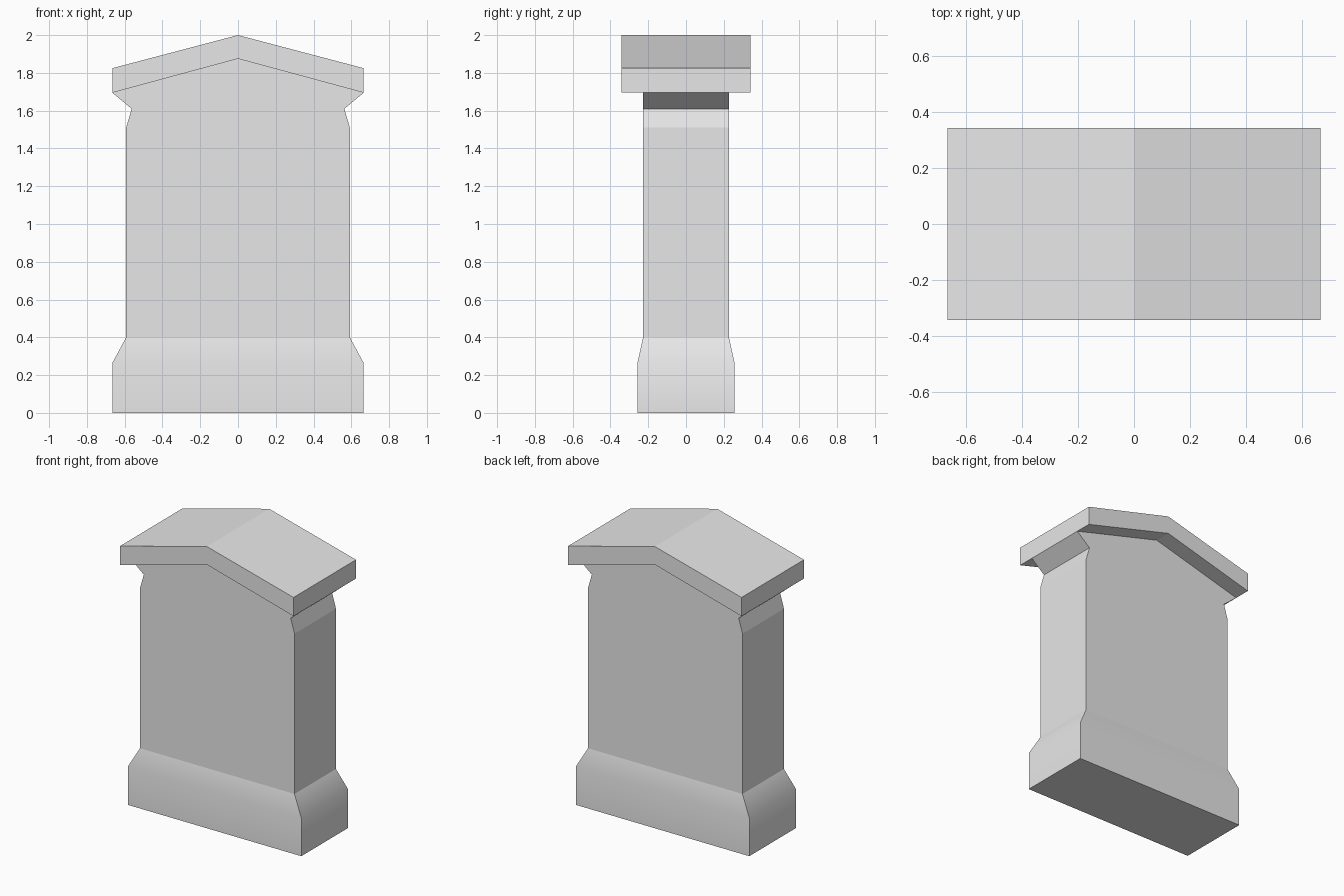
import bpy
import bmesh

cube = bpy.data.objects.get("Cube")
if cube:
    bpy.data.objects.remove(cube, do_unlink=True)

# Single pale stone colour
stone = bpy.data.materials.new("pale_stone")
stone.use_nodes = True
stone.diffuse_color = (0.8, 0.8, 0.8, 1)
stone.node_tree.nodes["Principled BSDF"].inputs["Base Color"].default_value = stone.diffuse_color

HALF_W = 0.665      # plinth and cap half width
SHAFT_W = 0.592     # shaft half width
SHAFT_D = 0.227     # shaft half depth
EAVE, APEX = 1.695, 1.875   # underside of the cap


def finish(name, bm):
    bmesh.ops.recalc_face_normals(bm, faces=bm.faces)
    mesh = bpy.data.meshes.new(name)
    bm.to_mesh(mesh)
    bm.free()
    mesh.materials.append(stone)
    obj = bpy.data.objects.new(name, mesh)
    bpy.context.collection.objects.link(obj)
    return obj


def gable_slab(name, right_side, half_depth):
    """Mirror a right-hand outline (first and last points on x = 0 stay single) and extrude along y."""
    outline = right_side + [(-x, z) for x, z in reversed(right_side) if x > 0]
    bm = bmesh.new()
    face = bm.faces.new([bm.verts.new((x, -half_depth, z)) for x, z in outline])
    grown = bmesh.ops.extrude_face_region(bm, geom=[face], use_keep_orig=True)
    verts = [g for g in grown["geom"] if isinstance(g, bmesh.types.BMVert)]
    bmesh.ops.translate(bm, verts=verts, vec=(0, 2 * half_depth, 0))
    return finish(name, bm)


# Plinth: stacked rectangles with a sloping shoulder
bm = bmesh.new()
rings = []
for w, d, z in [(HALF_W, 0.257, 0), (HALF_W, 0.257, 0.265), (SHAFT_W, SHAFT_D, 0.4)]:
    rings.append([bm.verts.new((sx * w, sy * d, z))
                  for sx, sy in [(-1, -1), (1, -1), (1, 1), (-1, 1)]])
bm.faces.new(rings[0])
for low, high in zip(rings, rings[1:]):
    for i in range(4):
        j = (i + 1) % 4
        bm.faces.new((low[i], low[j], high[j], high[i]))
plinth = finish("plinth", bm)

# Softly shaded shoulder, sharp corners
bpy.ops.object.select_all(action='DESELECT')
plinth.select_set(True)
bpy.context.view_layer.objects.active = plinth
bpy.ops.object.shade_smooth_by_angle(angle=0.56)

# Shaft with notched neck flaring out to the eaves
gable_slab("shaft", [(SHAFT_W, 0.4), (SHAFT_W, 1.51), (0.563, 1.61),
                     (HALF_W, EAVE), (0, APEX)], SHAFT_D)

# Gabled cap overhanging front and back
gable_slab("cap", [(0, APEX), (HALF_W, EAVE), (HALF_W, 1.825), (0, 2)], 0.342)
